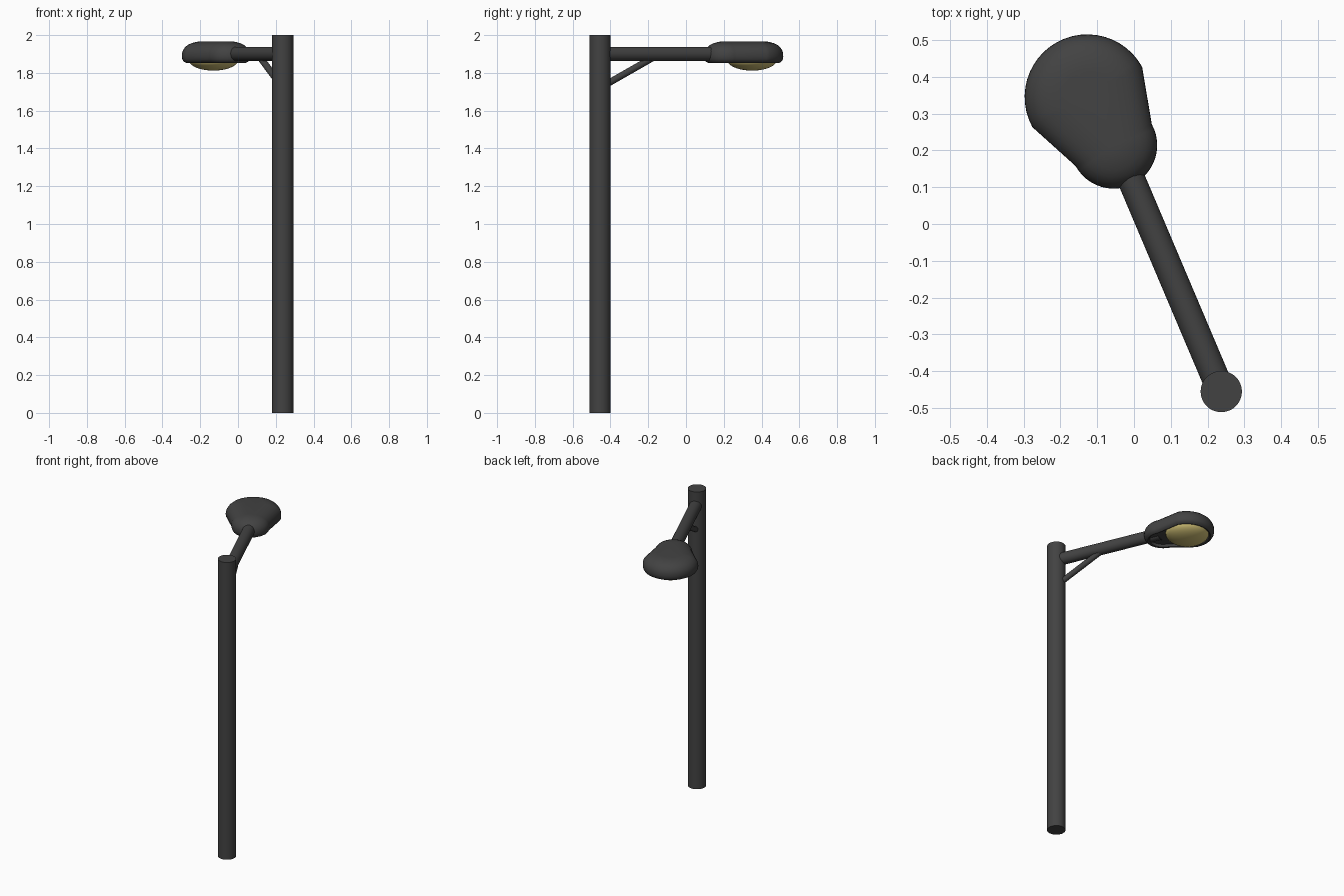
import bpy, bmesh, math
from mathutils import Vector, Matrix

if "Cube" in bpy.data.objects:
    bpy.data.objects.remove(bpy.data.objects["Cube"])


def material(name, rgb):
    m = bpy.data.materials.new(name)
    m.diffuse_color = (*rgb, 1)
    m.use_nodes = True
    m.node_tree.nodes["Principled BSDF"].inputs["Base Color"].default_value = m.diffuse_color
    return m


METAL = material("dark_metal", (0.055, 0.055, 0.055))
GLASS = material("warm_lens", (0.6, 0.5, 0.17))


def finish(name, bm, mat, angle=40):
    bmesh.ops.recalc_face_normals(bm, faces=bm.faces[:])
    me = bpy.data.meshes.new(name)
    bm.to_mesh(me)
    bm.free()
    me.materials.append(mat)
    ob = bpy.data.objects.new(name, me)
    bpy.context.collection.objects.link(ob)
    bpy.ops.object.select_all(action='DESELECT')
    ob.select_set(True)
    bpy.context.view_layer.objects.active = ob
    bpy.ops.object.shade_smooth_by_angle(angle=math.radians(angle))
    return ob


def tube(name, a, b, radius, sides=32):
    a, b = Vector(a), Vector(b)
    d = b - a
    mat = Matrix.Translation((a + b) / 2) @ d.to_track_quat('Z', 'Y').to_matrix().to_4x4()
    bm = bmesh.new()
    bmesh.ops.create_cone(bm, cap_ends=True, segments=sides, radius1=radius,
                          radius2=radius, depth=d.length, matrix=mat)
    return finish(name, bm, METAL)


# Pole, arm and diagonal brace
PX, PY = 0.237, -0.455
SLOPE = -0.424  # sideways drift of the arm per unit of y


def on_arm(y, z):
    return (PX + SLOPE * (y - PY), y, z)


tube("pole", (PX, PY, 0), (PX, PY, 2), 0.056, 48)
tube("arm", on_arm(PY, 1.9), on_arm(0.2, 1.9), 0.038)
tube("brace", on_arm(-0.43, 1.735), on_arm(-0.15, 1.895), 0.018, 20)

# Lamp head: two half circles joined by straight sides, stacked in rounded rings
BIG, SMALL = Vector((-0.127, 0.345)), Vector((-0.055, 0.214))
AXIS = (BIG - SMALL).normalized()
SIDE = Vector((AXIS.y, -AXIS.x))


def outline(inset):
    pts = []
    for centre, r, start in ((BIG, 0.17, 0), (SMALL, 0.118, math.pi)):
        for i in range(25):
            t = start + math.pi * i / 24
            pts.append(centre + (SIDE * math.cos(t) + AXIS * math.sin(t)) * (r - inset))
    return pts


bm = bmesh.new()
rings = []
for z, inset in ((1.872, 0.036), (1.856, 0.03), (1.853, 0.022), (1.86, 0.009), (1.873, 0.002),
                 (1.888, 0), (1.905, 0.001), (1.92, 0.006), (1.935, 0.016),
                 (1.948, 0.031), (1.957, 0.05), (1.964, 0.075), (1.967, 0.1)):
    rings.append([bm.verts.new((p.x, p.y, z)) for p in outline(inset)])
for lo, hi in zip(rings, rings[1:]):
    n = len(lo)
    for i in range(n):
        j = (i + 1) % n
        bm.faces.new((lo[i], lo[j], hi[j], hi[i]))
bm.faces.new(rings[0])
bm.faces.new(rings[-1])
finish("lamp_head", bm, METAL)

# Flattened lens dome under the head
bm = bmesh.new()
bmesh.ops.create_uvsphere(bm, u_segments=40, v_segments=20, radius=1)
bmesh.ops.transform(bm, verts=bm.verts[:], matrix=Matrix.Translation((-0.13, 0.35, 1.87))
                    @ Matrix.Diagonal((0.132, 0.132, 0.058, 1)))
finish("lens", bm, GLASS)
